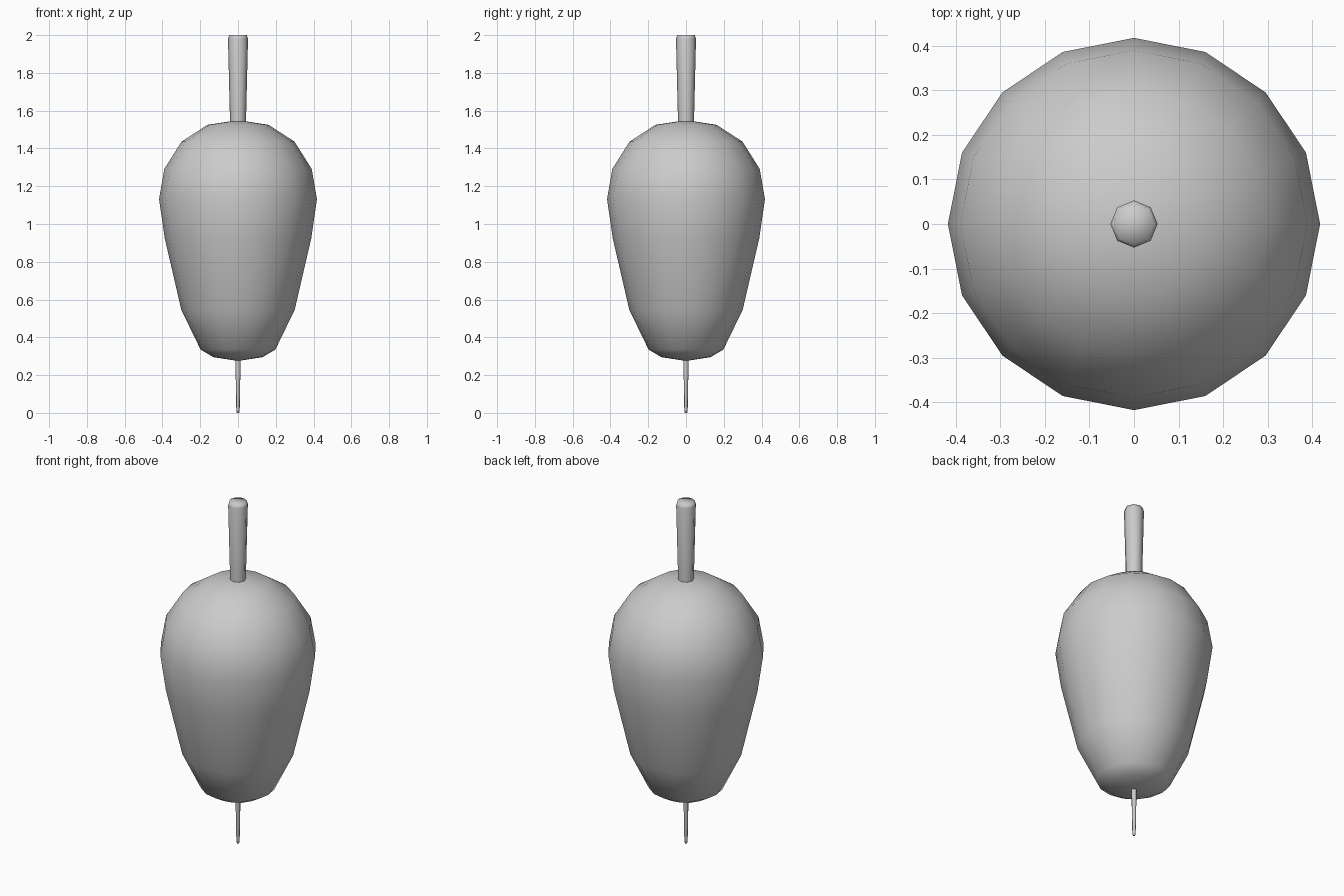
import bpy, bmesh, math

if "Cube" in bpy.data.objects:
    bpy.data.objects.remove(bpy.data.objects["Cube"])


def lathe(name, profile, sides):
    """Revolve (radius, z) points around z; radius 0 makes a pole."""
    bm = bmesh.new()
    rings = []
    for r, z in profile:
        if r == 0:
            rings.append([bm.verts.new((0, 0, z))] * sides)
        else:
            rings.append([bm.verts.new((r * math.cos(2 * math.pi * i / sides),
                                        r * math.sin(2 * math.pi * i / sides), z))
                          for i in range(sides)])
    for low, high in zip(rings, rings[1:]):
        for i in range(sides):
            j = (i + 1) % sides
            corners = list(dict.fromkeys([low[i], low[j], high[j], high[i]]))
            bm.faces.new(corners)
    bmesh.ops.recalc_face_normals(bm, faces=bm.faces)
    mesh = bpy.data.meshes.new(name)
    bm.to_mesh(mesh)
    bm.free()
    mesh.shade_smooth()
    obj = bpy.data.objects.new(name, mesh)
    bpy.context.collection.objects.link(obj)
    return obj


# Plump root, widest near the top and blunt at the bottom
lathe("root_body", [(0, 0.275), (0.13, 0.295), (0.198, 0.335), (0.30, 0.545),
                    (0.388, 0.925), (0.418, 1.132), (0.39, 1.292),
                    (0.299, 1.436), (0.162, 1.525), (0, 1.55)], 16)

# Stem flaring slightly upward with a softened rim
lathe("stem", [(0.042, 1.53), (0.053, 1.98), (0.047, 2.0), (0, 2.0)], 8)

# Thin tap root reaching the ground
lathe("root_tip", [(0, 0.0), (0.006, 0.0), (0.009, 0.015), (0.014, 0.29)], 8)
